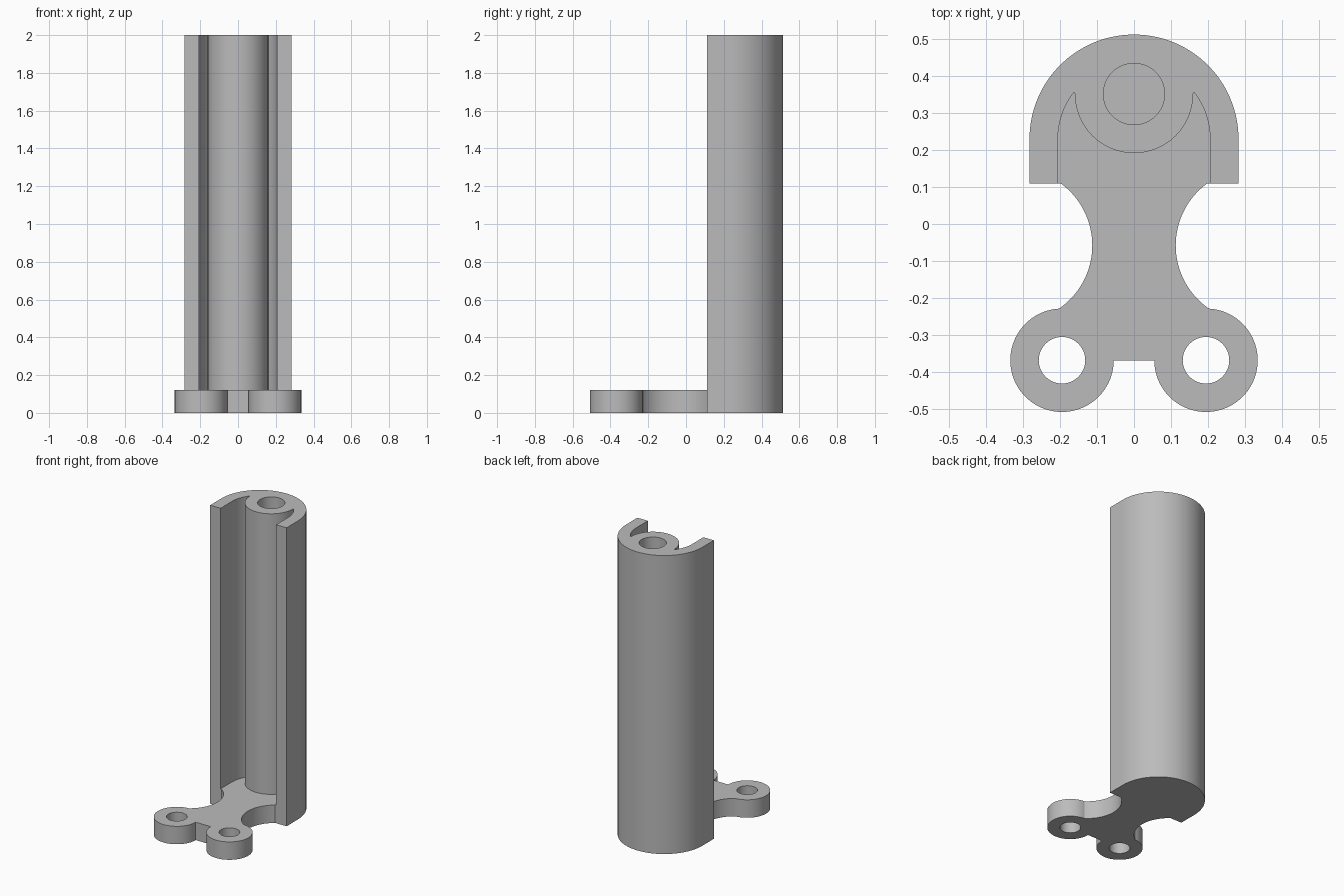
import bpy
import bmesh
from math import cos, sin, radians

cube = bpy.data.objects.get("Cube")
if cube:
    bpy.data.objects.remove(cube, do_unlink=True)

HEIGHT, PLATE = 2.0, 0.12
EAR = (0.195, -0.369)
BOSS = (0, 0.352)

grey = bpy.data.materials.new("light_grey")
grey.use_nodes = True
colour = (0.5, 0.5, 0.5, 1)
grey.diffuse_color = colour
grey.node_tree.nodes["Principled BSDF"].inputs["Base Color"].default_value = colour


def arc(centre, radius, start, end, steps=32):
    angles = [radians(start + (end - start) * i / steps) for i in range(steps + 1)]
    return [(centre[0] + radius * cos(a), centre[1] + radius * sin(a)) for a in angles]


def mirrored(half):
    """Close a right-hand half outline with its mirror image."""
    return half + [(-x, y) for x, y in reversed(half) if abs(x) > 1e-5]


def prism(name, outline, z0, z1):
    """Extrude a flat outline between two heights."""
    bm = bmesh.new()
    face = bm.faces.new([bm.verts.new((x, y, z0)) for x, y in outline])
    top = bmesh.ops.extrude_face_region(bm, geom=[face])["geom"]
    bmesh.ops.translate(bm, vec=(0, 0, z1 - z0),
                        verts=[v for v in top if isinstance(v, bmesh.types.BMVert)])
    bmesh.ops.recalc_face_normals(bm, faces=bm.faces)
    mesh = bpy.data.meshes.new(name)
    bm.to_mesh(mesh)
    bm.free()
    mesh.materials.append(grey)
    obj = bpy.data.objects.new(name, mesh)
    bpy.context.collection.objects.link(obj)
    return obj


def combine(target, tool, operation):
    """Apply a boolean and discard the tool."""
    tool.hide_render = True
    mod = target.modifiers.new(tool.name, 'BOOLEAN')
    mod.operation, mod.solver, mod.object = operation, 'EXACT', tool
    bpy.context.view_layer.objects.active = target
    bpy.ops.object.modifier_apply(modifier=mod.name)
    bpy.data.objects.remove(tool, do_unlink=True)


# Tall round-backed post
post = prism("channel_post",
             mirrored([(0.283, 0.11)] + arc((0, 0.23), 0.283, 0, 90, 48)), 0, HEIGHT)

# Waisted foot plate with two round ears
foot = prism("foot_plate", mirrored(
    [(0.205, 0.2)] + arc((0.321, -0.058), 0.208, 124, 235)
    + arc(EAR, 0.14, 90, -180, 64)), 0, PLATE)
combine(post, foot, 'UNION')

# Open channel in front, leaving the round boss standing
channel = prism("channel_cutter", mirrored(
    [(0.206, 0)] + arc((0, 0.23), 0.206, 0, 38, 16)
    + arc(BOSS, 0.16, 0, -90)), PLATE, HEIGHT + 0.1)
combine(post, channel, 'DIFFERENCE')

# Blind bore in the boss, and through holes in the ears
bore = prism("bore_cutter", arc(BOSS, 0.083, 0, 360, 64)[:-1], PLATE, HEIGHT + 0.1)
combine(post, bore, 'DIFFERENCE')
for side in (-1, 1):
    hole = prism("ear_hole_cutter",
                 arc((side * EAR[0], EAR[1]), 0.063, 0, 360, 48)[:-1], -0.1, PLATE + 0.1)
    combine(post, hole, 'DIFFERENCE')

# Smooth curved walls with sharp rims
bpy.ops.object.select_all(action='DESELECT')
post.select_set(True)
bpy.context.view_layer.objects.active = post
bpy.ops.object.shade_smooth_by_angle(angle=radians(25))
